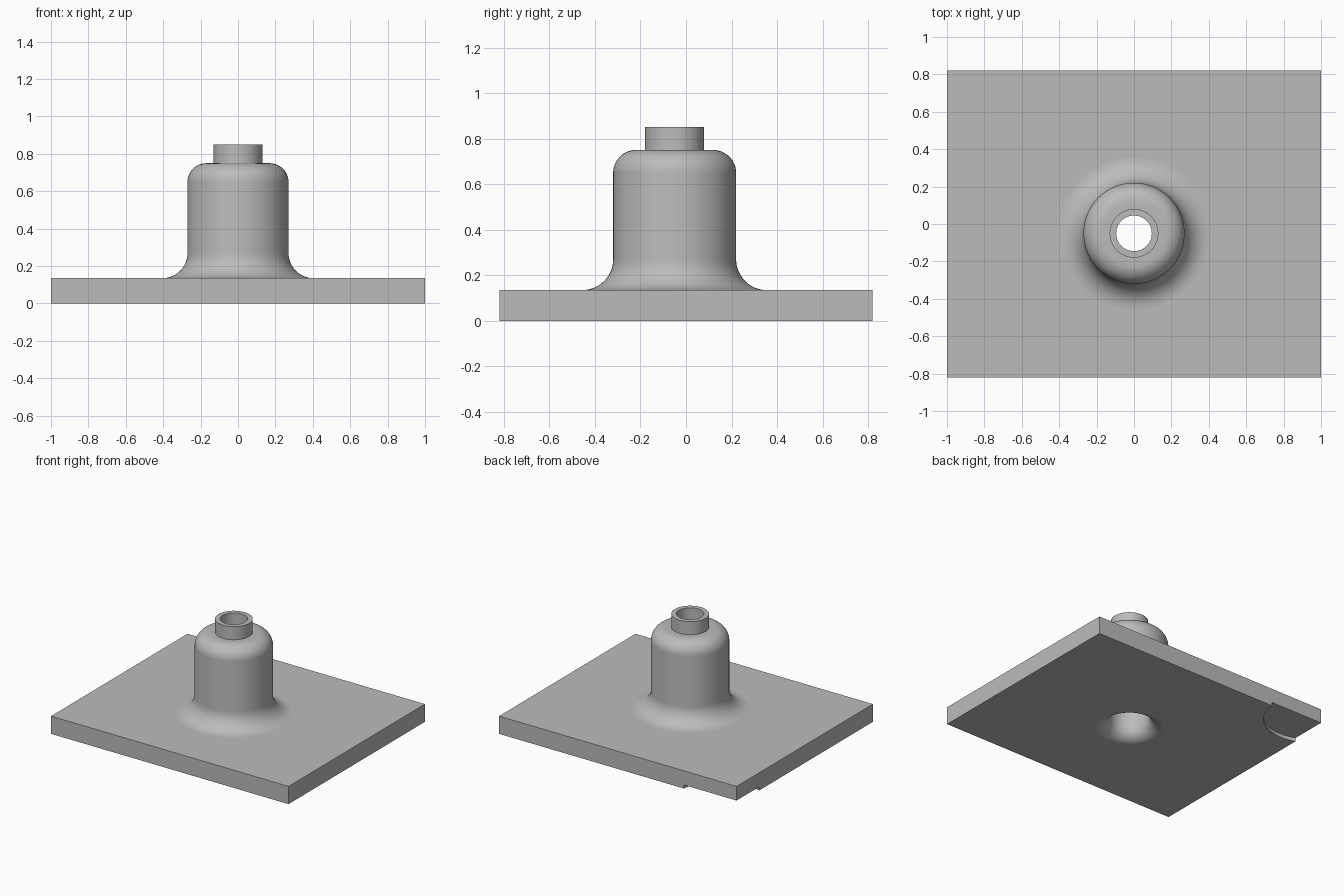
import bpy
import bmesh
from math import sin, cos, pi, radians
from mathutils import Matrix, Vector

SEGMENTS = 96
AXIS = Vector((0, -0.05, 0))
PLATE_TOP = 0.135

cube = bpy.data.objects.get("Cube")
if cube:
    bpy.data.objects.remove(cube, do_unlink=True)

grey = bpy.data.materials.new("grey")
grey.use_nodes = True
grey.diffuse_color = (0.5, 0.5, 0.5, 1)
grey.node_tree.nodes["Principled BSDF"].inputs["Base Color"].default_value = grey.diffuse_color


def make_object(name, bm):
    bmesh.ops.recalc_face_normals(bm, faces=bm.faces)
    mesh = bpy.data.meshes.new(name)
    bm.to_mesh(mesh)
    bm.free()
    mesh.materials.append(grey)
    obj = bpy.data.objects.new(name, mesh)
    bpy.context.collection.objects.link(obj)
    return obj


def activate(obj):
    bpy.ops.object.select_all(action="DESELECT")
    obj.select_set(True)
    bpy.context.view_layer.objects.active = obj


def arc(r, z, radius, start, end, steps=12):
    """Profile points of a round, centred at (r, z), angles in degrees."""
    angles = [radians(start + (end - start) * i / steps) for i in range(steps + 1)]
    return [(r + radius * cos(a), z + radius * sin(a)) for a in angles]


def revolve(name, profile):
    """Closed profile of (radius, height) turned about the housing axis."""
    bm = bmesh.new()
    verts = [bm.verts.new(AXIS + Vector((r, 0, z))) for r, z in profile]
    edges = [bm.edges.new((v, verts[i - 1])) for i, v in enumerate(verts)]
    bmesh.ops.spin(bm, geom=verts + edges, cent=AXIS, axis=(0, 0, 1),
                   angle=2 * pi, steps=SEGMENTS, use_merge=True)
    bmesh.ops.remove_doubles(bm, verts=bm.verts, dist=0.0001)
    return make_object(name, bm)


def cut_cylinder(target, centre, radius, bottom, top):
    """Cut an upright cylinder out of the target."""
    bm = bmesh.new()
    place = Matrix.Translation((centre[0], centre[1], (bottom + top) / 2))
    bmesh.ops.create_cone(bm, cap_ends=True, segments=SEGMENTS, radius1=radius,
                          radius2=radius, depth=top - bottom, matrix=place)
    cutter = make_object("cutter", bm)
    cutter.hide_render = True
    mod = target.modifiers.new("cut", "BOOLEAN")
    mod.operation = "DIFFERENCE"
    mod.solver = "EXACT"
    mod.object = cutter
    activate(target)
    bpy.ops.object.modifier_apply(modifier=mod.name)
    bpy.data.objects.remove(cutter, do_unlink=True)


# Base plate with an opening for the housing and a shallow corner recess below
bm = bmesh.new()
bmesh.ops.create_cube(bm, size=1, matrix=Matrix.Translation((0, 0, PLATE_TOP / 2))
                      @ Matrix.Diagonal((2, 1.64, PLATE_TOP, 1)))
plate = make_object("base_plate", bm)
cut_cylinder(plate, AXIS, 0.405, -0.1, 0.3)
cut_cylinder(plate, (-0.88, 0.85), 0.325, -0.1, 0.027)

# Hollow housing: outer flare, rounded shoulder, neck, bore and flared mouth
profile = [(0.405, 0)]
profile += arc(0.405, PLATE_TOP + 0.135, 0.135, 270, 180)
profile += arc(0.17, 0.65, 0.1, 0, 90)
profile += [(0.13, 0.75), (0.13, 0.85), (0.095, 0.85), (0.095, 0.615)]
profile += [(0.14, 0.59)]
profile += arc(0.24, 0.1, 0.1, 180, 270)
housing = revolve("housing", profile)

for part in (plate, housing):
    activate(part)
    bpy.ops.object.shade_smooth_by_angle(angle=radians(30))
